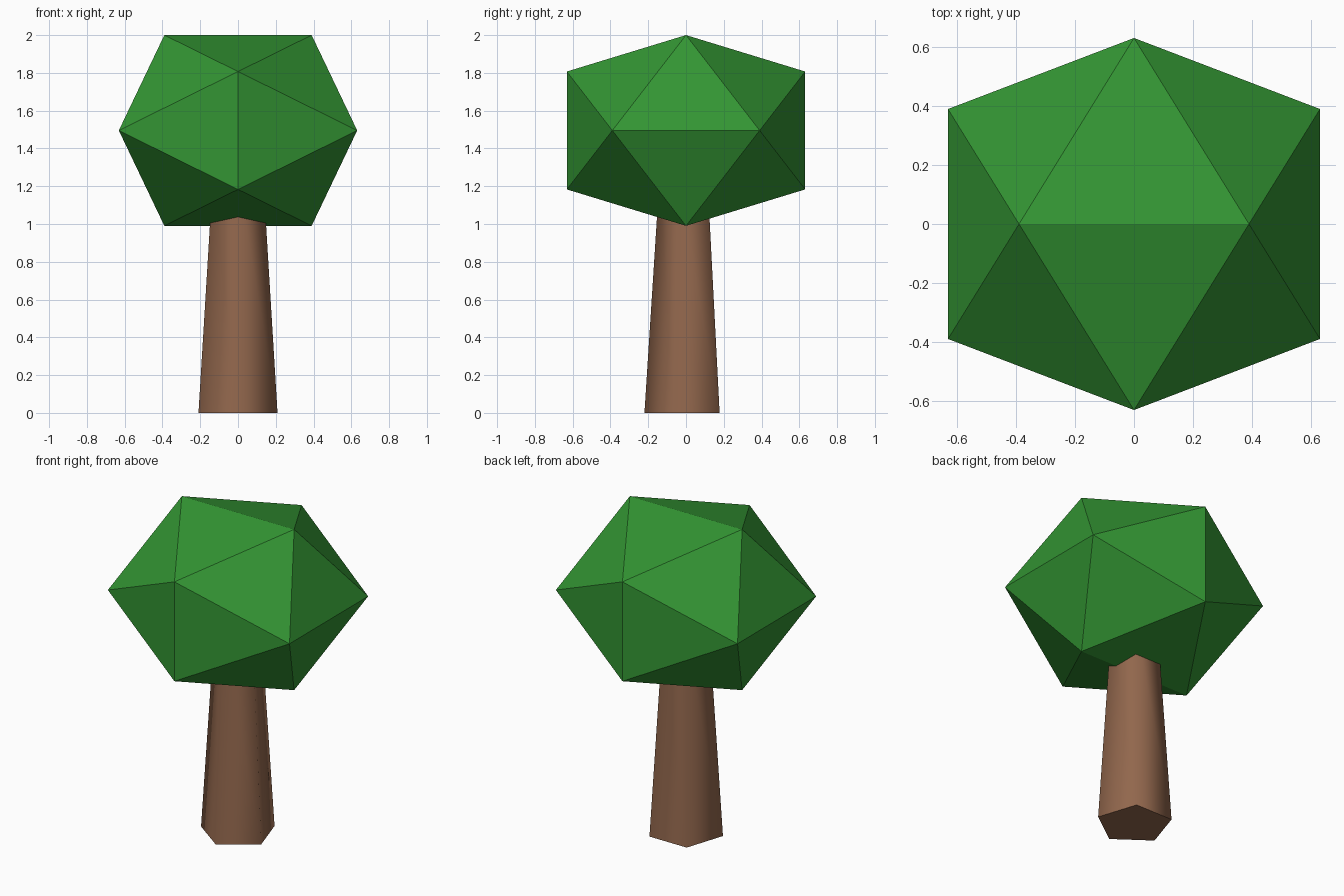
import bpy, bmesh
from math import pi, radians, sqrt

default = bpy.data.objects.get("Cube")
if default:
    bpy.data.objects.remove(default, do_unlink=True)


def material(name, rgb):
    mat = bpy.data.materials.new(name)
    mat.use_nodes = True
    color = (*rgb, 1)
    mat.diffuse_color = color
    mat.node_tree.nodes["Principled BSDF"].inputs["Base Color"].default_value = color
    return mat


leaf_green = material("leaf green", (0.033, 0.30, 0.033))
bark_brown = material("bark brown", (0.288, 0.136, 0.074))

# Trunk: tapered five-sided post, smooth sides with crisp caps
HEIGHT = 1.25
bpy.ops.mesh.primitive_cone_add(vertices=5, radius1=0.22, radius2=0.14, depth=HEIGHT,
                                location=(0, 0, HEIGHT / 2), rotation=(0, 0, pi))
trunk = bpy.context.object
trunk.name = "trunk"
trunk.data.materials.append(bark_brown)
bpy.ops.object.shade_smooth_by_angle(angle=radians(80))

# Canopy: flat-shaded icosahedron from three golden rectangles, squashed in height
SHORT = 0.39
LONG = SHORT * (1 + sqrt(5)) / 2
SQUASH = 0.8
bm = bmesh.new()
for a in (-SHORT, SHORT):
    for b in (-LONG, LONG):
        for x, y, z in ((a, 0, b), (b, a, 0), (0, b, a)):
            bm.verts.new((x, y, z * SQUASH))
bmesh.ops.convex_hull(bm, input=bm.verts)
bmesh.ops.recalc_face_normals(bm, faces=bm.faces)
mesh = bpy.data.meshes.new("canopy")
bm.to_mesh(mesh)
bm.free()
mesh.materials.append(leaf_green)
canopy = bpy.data.objects.new("canopy", mesh)
canopy.location.z = 2 - LONG * SQUASH
bpy.context.collection.objects.link(canopy)
